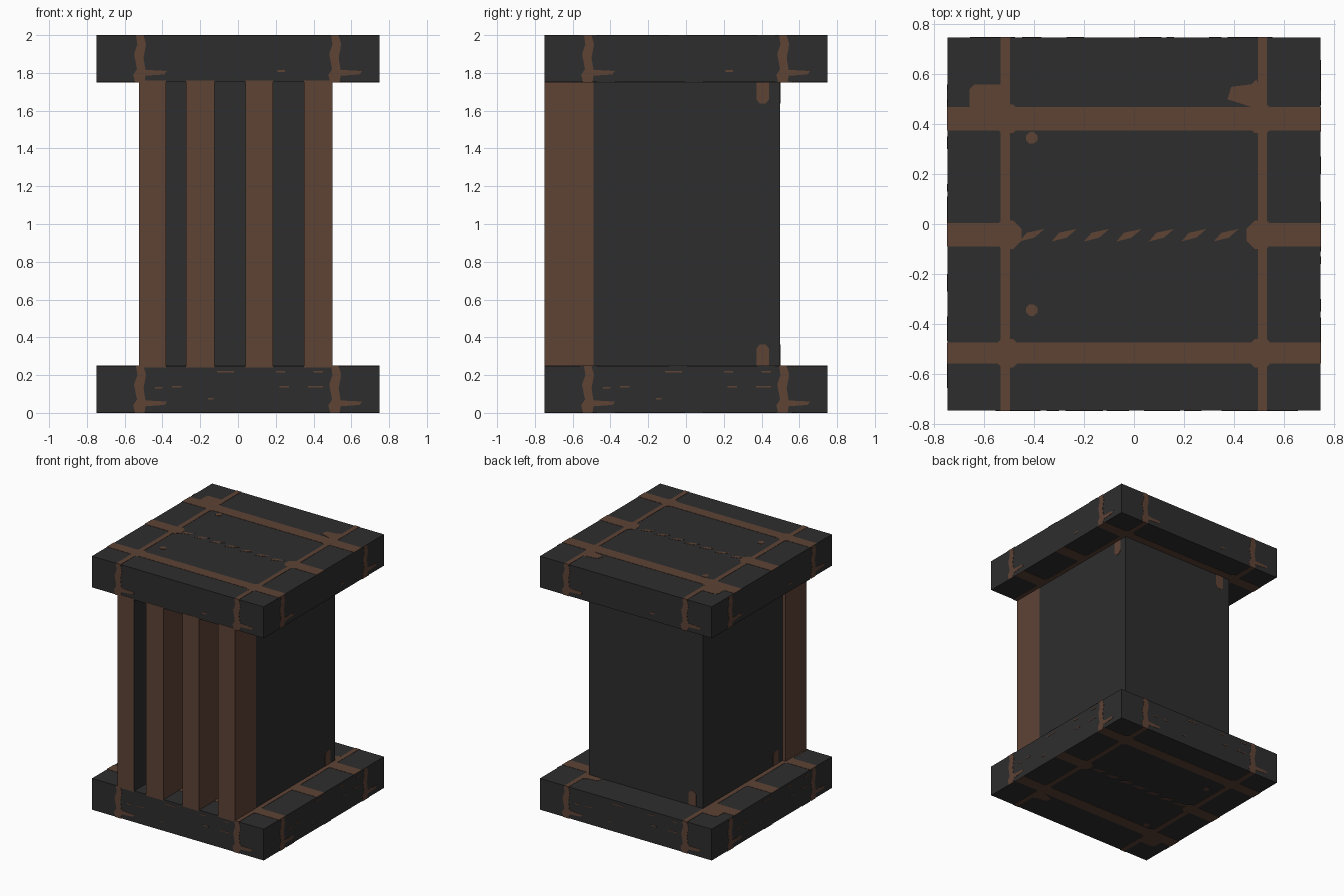
import bpy, bmesh, math
from mathutils import Matrix

cube = bpy.data.objects.get("Cube")
if cube:
    bpy.data.objects.remove(cube, do_unlink=True)


def material(name, rgb):
    m = bpy.data.materials.new(name)
    m.use_nodes = True
    m.diffuse_color = (*rgb, 1)
    bsdf = m.node_tree.nodes["Principled BSDF"]
    bsdf.inputs["Base Color"].default_value = (*rgb, 1)
    bsdf.inputs["Roughness"].default_value = 0.9
    return m


CHARCOAL = material("charcoal", (0.0265, 0.0265, 0.0265))
RUST = material("rust_brown", (0.112, 0.056, 0.036))
T = 0.002  # thickness of the painted plates


def finish(name, bm, *mats):
    bmesh.ops.recalc_face_normals(bm, faces=bm.faces)
    me = bpy.data.meshes.new(name)
    bm.to_mesh(me)
    bm.free()
    for m in mats:
        me.materials.append(m)
    ob = bpy.data.objects.new(name, me)
    bpy.context.collection.objects.link(ob)
    return ob


def box(name, lo, hi, *mats):
    bm = bmesh.new()
    bmesh.ops.create_cube(bm, size=1)
    for v in bm.verts:
        v.co = [lo[i] + (v.co[i] + 0.5) * (hi[i] - lo[i]) for i in range(3)]
    return finish(name, bm, *mats)


def plates(name, polys, matrix):
    """Thin rust plates cut to 2D outlines and laid on a surface."""
    bm = bmesh.new()
    for poly in polys:
        f = bm.faces.new([bm.verts.new((u, v, 0)) for u, v in poly])
        ext = bmesh.ops.extrude_face_region(bm, geom=[f])
        up = [g for g in ext["geom"] if isinstance(g, bmesh.types.BMVert)]
        bmesh.ops.translate(bm, verts=up, vec=(0, 0, T))
    bm.transform(matrix)
    return finish(name, bm, RUST)


def rect(u0, u1, v0, v1):
    return [(u0, v0), (u1, v0), (u1, v1), (u0, v1)]


def disc(u, v, r, n=8):
    return [(u + r * math.cos((i + .5) * math.tau / n),
             v + r * math.sin((i + .5) * math.tau / n)) for i in range(n)]


def side(k, depth, z):
    """Frame of the k-th side face, counted anticlockwise from the front."""
    return (Matrix.Rotation(k * math.pi / 2, 4, 'Z')
            @ Matrix.Translation((0, -depth, z))
            @ Matrix.Rotation(math.pi / 2, 4, 'X'))


# Seam pattern of the broad slab faces
E = 0.75
rows = [(0.375, 0.47), (-0.09, 0.005), (-0.56, -0.475)]
seams = [rect(-0.535, -0.497, -E, E), rect(0.497, 0.533, -E, E),
         rect(-E, E, *rows[0]), rect(-E, E, *rows[2])]
for s in (-1, 1):
    a, b = sorted((s * 0.5, s * E))
    seams.append(rect(a, b, *rows[1]))
    for lo, hi in rows:
        seams.append(disc(s * 0.508, (lo + hi) / 2, 0.062))
# worn patches and the broken middle seam
seams += [[(-0.66, 0.46), (-0.5, 0.46), (-0.5, 0.56), (-0.64, 0.56), (-0.66, 0.54)],
          [(0.375, 0.5), (0.5, 0.46), (0.53, 0.5), (0.49, 0.58), (0.47, 0.56), (0.39, 0.55)],
          disc(-0.41, 0.345, 0.025), disc(-0.41, -0.345, 0.025)]
for i in range(7):
    u = -0.46 + i * 0.13
    seams.append([(u, -0.07), (u + 0.06, -0.055), (u + 0.1, -0.02), (u + 0.03, -0.035)])

# Ragged crack on the slab edges, repeated on both ends of each side
crack = [(-.545, 0), (-.495, 0), (-.49, .035), (-.39, .042), (-.375, .06), (-.49, .066),
         (-.5, .13), (-.487, .2), (-.5, .25), (-.54, .25), (-.533, .2), (-.55, .15),
         (-.535, .07), (-.555, .04)]
cracks = [crack, [(u + 1.033, v) for u, v in crack]]
upper_dashes = [rect(0.21, 0.25, 0.054, 0.066)]
lower_dashes = [rect(u, u + w, v, v + 0.008) for u, w, v in (
    (-.11, .09, .215), (.2, .05, .215), (.4, .05, .215), (-.44, .04, .13),
    (-.35, .05, .135), (.22, .05, .135), (.37, .08, .135), (-.16, .03, .07))]

# Two matching slabs with their seams
for label, z, dashes in (("base", 0, lower_dashes), ("cap", 1.75, upper_dashes)):
    box(label + "_slab", (-E + T, -E + T, z + T), (E - T, E - T, z + 0.25 - T), CHARCOAL)
    plates(label + "_top_seams", seams, Matrix.Translation((0, 0, z + 0.25 - T)))
    plates(label + "_under_seams", seams,
           Matrix.Translation((0, 0, z + T)) @ Matrix.Rotation(math.pi, 4, 'X'))
    for k, face in enumerate(("front", "left", "back", "right")):
        plates(f"{label}_{face}_cracks", cracks + dashes, side(k, E - T, z))

# Central body
box("body", (-0.5 + T, -0.5 + T, 0.24), (0.5 - T, 0.5 - T, 1.76), CHARCOAL)

# Rounded rust marks at the top and bottom of the body's open sides
tab = [(0.373, 0.24), (0.439, 0.24), (0.439, 0.34), (0.422, 0.362), (0.39, 0.362), (0.373, 0.34)]
tabs = [tab, [(u, 2 - v) for u, v in tab]]
for k, face in ((1, "left"), (2, "back"), (3, "right")):
    plates(f"body_{face}_marks", tabs, side(k, 0.5 - T, 0))

# Upright slats on the front
for i, (x0, x1) in enumerate(((-.525, -.38), (-.275, -.125), (.04, .185), (.35, .5))):
    slat = box(f"front_slat_{i + 1}", (x0, -E, 0.24), (x1, -0.49, 1.76), RUST, CHARCOAL)
    if i == 0:  # the first slat has a dark inner face
        for p in slat.data.polygons:
            if p.normal.x > 0.9:
                p.material_index = 1
